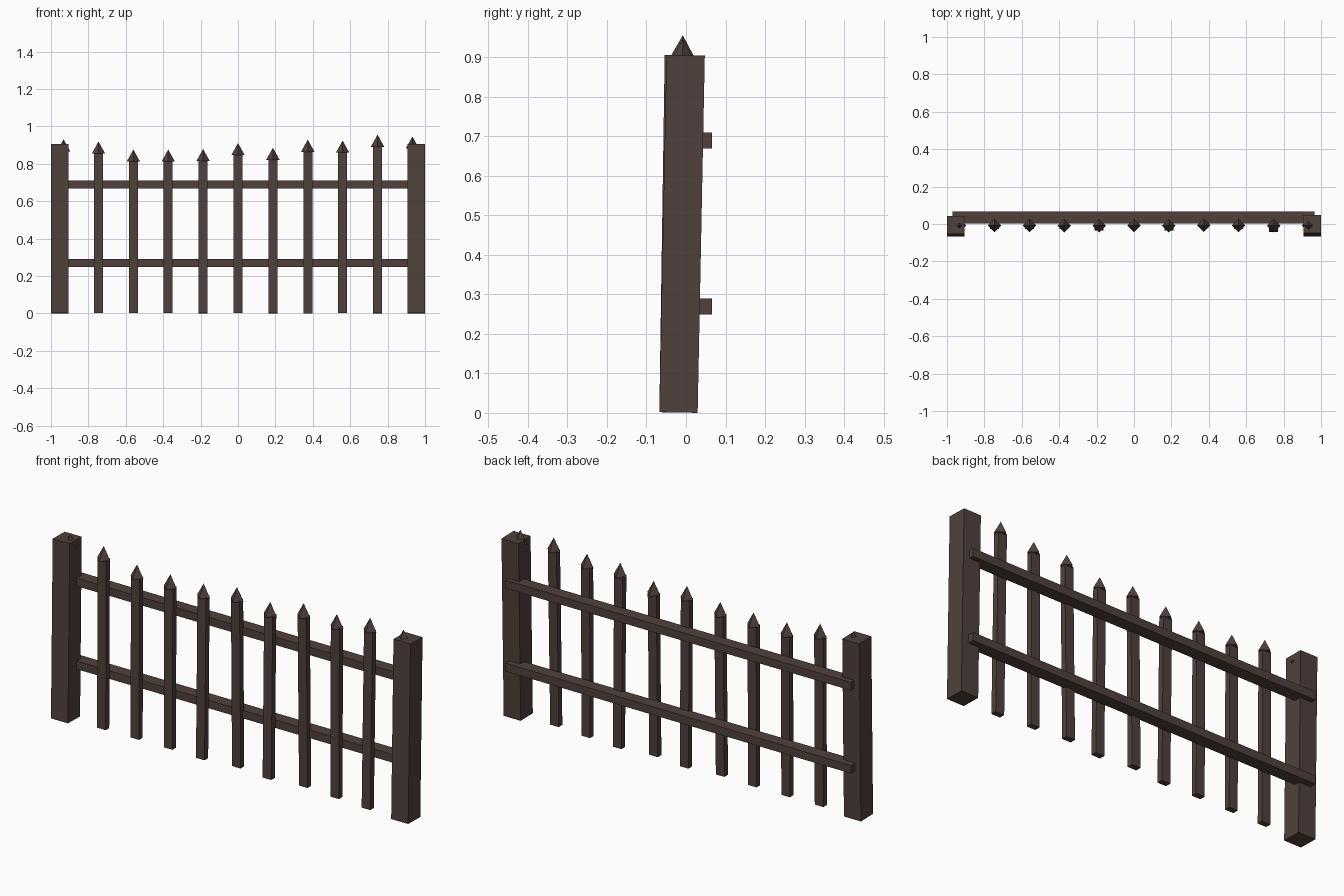
import bpy
import bmesh
import math
from mathutils import Matrix, Vector

default = bpy.data.objects.get("Cube")
if default:
    bpy.data.objects.remove(default, do_unlink=True)

# Single dark timber colour
wood = bpy.data.materials.new("dark_brown_wood")
wood.use_nodes = True
colour = (0.08, 0.053, 0.045, 1)
wood.diffuse_color = colour
wood.node_tree.nodes["Principled BSDF"].inputs["Base Color"].default_value = colour


def finish(name, bm, location, lean=0.0):
    """Turn a bmesh into a named flat-shaded object, tipped back by lean."""
    mesh = bpy.data.meshes.new(name)
    bm.to_mesh(mesh)
    bm.free()
    mesh.materials.append(wood)
    obj = bpy.data.objects.new(name, mesh)
    obj.location = location
    obj.rotation_euler.x = -lean
    bpy.context.collection.objects.link(obj)
    return obj


def add_box(bm, size, base_z=0.0):
    """Box standing on base_z, centred in x and y."""
    place = Matrix.Translation((0, 0, base_z + size[2] / 2)) @ Matrix.Diagonal(Vector((*size, 1)))
    bmesh.ops.create_cube(bm, size=1, matrix=place)


# End posts, leaning slightly backwards
for side, x, lean in (("right", -0.9525, 0.015), ("left", 0.9525, 0.02)):
    bm = bmesh.new()
    add_box(bm, (0.095, 0.097, 0.904))
    finish(f"{side}_post", bm, (x, -0.019, 0.001), lean)

# Horizontal rails behind the pickets
for name, z in (("lower_rail", 0.249), ("upper_rail", 0.669)):
    bm = bmesh.new()
    add_box(bm, (1.935, 0.063, 0.041))
    finish(name, bm, (-0.002, 0.0345, z))

# Pickets with four-sided points; the outer two are sunk in the posts
TIP = 0.065
SPACING = 0.1865
heights = [0.93, 0.918, 0.875, 0.875, 0.878, 0.91, 0.885, 0.928, 0.923, 0.955, 0.945]
leans = [0.005, 0.005, 0.004, 0.004, 0.013, -0.009, 0.013, -0.012, 0.004, 0.02, 0.01]
for i, (height, lean) in enumerate(zip(heights, leans)):
    bm = bmesh.new()
    add_box(bm, (0.048, 0.029, height - TIP + 0.004))
    bmesh.ops.create_cone(bm, cap_ends=True, segments=4, radius1=0.036, radius2=0,
                          depth=TIP, matrix=Matrix.Translation((0, 0, height - TIP / 2)))
    bmesh.ops.remove_doubles(bm, verts=bm.verts, dist=0.0001)
    finish(f"picket_{i + 1}", bm, ((i - 5) * SPACING, -0.008 - lean, 0.001), math.atan2(lean, height))
